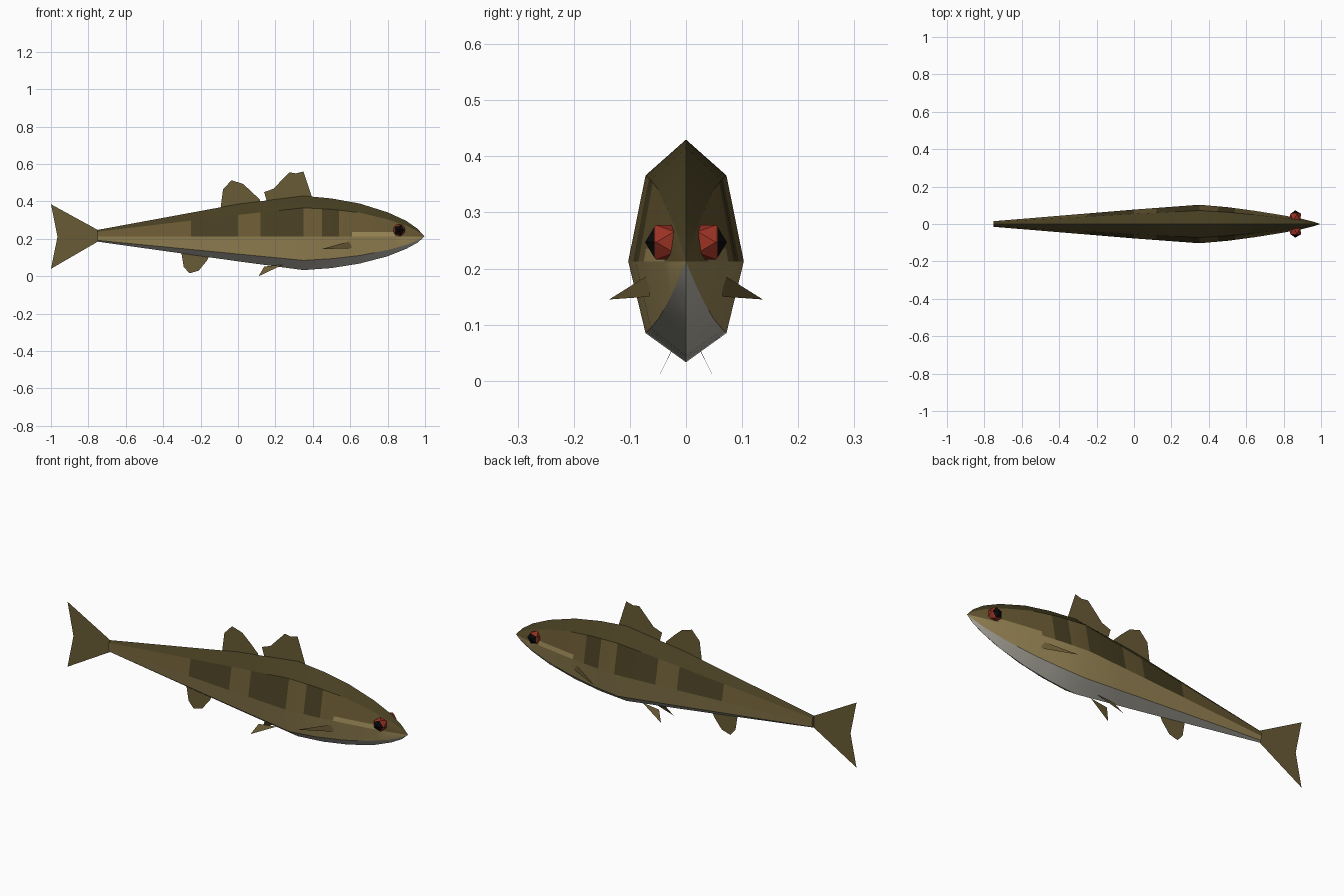
import bpy, bmesh, math
from mathutils import Matrix

cube = bpy.data.objects.get("Cube")
if cube:
    bpy.data.objects.remove(cube, do_unlink=True)


def material(name, r, g, b):
    def lin(c):
        return (c / 255 / 12.92) if c < 11 else ((c / 255 + 0.055) / 1.055) ** 2.4
    color = (lin(r), lin(g), lin(b), 1)
    mat = bpy.data.materials.new(name)
    mat.use_nodes = True
    mat.diffuse_color = color
    mat.node_tree.nodes["Principled BSDF"].inputs["Base Color"].default_value = color
    return mat


BACK = material("dark olive back", 71, 63, 34)
SIDE = material("brown upper side", 106, 90, 52)
STRIPE = material("dark stripe", 71, 62, 34)
GOLD = material("golden flank", 157, 138, 88)
BELLY = material("grey belly", 184, 181, 170)
FIN = material("fin brown", 106, 91, 54)
RED = material("red eye", 154, 50, 35)
BLACK = material("black pupil", 10, 10, 10)


def finish(name, bm, mats, smooth=None):
    mesh = bpy.data.meshes.new(name)
    bm.to_mesh(mesh)
    bm.free()
    for m in mats:
        mesh.materials.append(m)
    if smooth:
        mesh.shade_smooth()
        mesh.set_sharp_from_angle(angle=math.radians(smooth))
    obj = bpy.data.objects.new(name, mesh)
    bpy.context.collection.objects.link(obj)
    return obj


def plate(name, points):
    bm = bmesh.new()
    bm.faces.new([bm.verts.new(p) for p in points])
    return finish(name, bm, [FIN])


def cut(bm, faces, co, normal):
    edges = {e for f in faces for e in f.edges}
    verts = {v for f in faces for v in f.verts}
    bmesh.ops.bisect_plane(bm, geom=list(verts) + list(edges) + list(faces),
                           plane_co=co, plane_no=normal, dist=0.0005)


# Body: octagonal rings given as x, half width, bottom, lower edge, upper edge, top
MID = 0.213
stations = [
    (-0.75, 0.015, 0.185, 0.192, 0.238, 0.248),
    (0.0, 0.077, 0.080, 0.119, 0.328, 0.386),
    (0.35, 0.103, 0.033, 0.085, 0.366, 0.430),
    (0.50, 0.090, 0.044, 0.094, 0.358, 0.416),
    (0.65, 0.070, 0.068, 0.111, 0.340, 0.389),
    (0.80, 0.046, 0.107, 0.140, 0.304, 0.342),
    (0.90, 0.027, 0.147, 0.168, 0.270, 0.296),
    (0.96, 0.012, 0.180, 0.192, 0.240, 0.254),
]
bm = bmesh.new()
rings = []
for x, w, bottom, low, high, top in stations:
    n = w * 0.7
    section = [(0, top), (n, high), (w, MID), (n, low),
               (0, bottom), (-n, low), (-w, MID), (-n, high)]
    rings.append([bm.verts.new((x, y, z)) for y, z in section])
nose = bm.verts.new((0.997, 0, MID))
zones = [0, 1, 3, 4, 4, 3, 1, 0]
for i in range(8):
    j = (i + 1) % 8
    for a, b in zip(rings, rings[1:]):
        bm.faces.new((a[i], a[j], b[j], b[i])).material_index = zones[i]
    bm.faces.new((rings[-1][i], rings[-1][j], nose)).material_index = zones[i]
bm.faces.new(rings[0]).material_index = 1
bmesh.ops.recalc_face_normals(bm, faces=bm.faces[:])

# Dark bars cut into the upper sides, and the golden cheek above the side line
bars = [(-0.25, 0.0), (0.12, 0.35), (0.45, 0.54)]
cheek = (0.61, 0.84)
for x in [edge for span in bars + [cheek] for edge in span]:
    cut(bm, bm.faces[:], (x, 0, 0), (1, 0, 0))


def in_cheek(f):
    return f.material_index == 1 and cheek[0] < f.calc_center_median().x < cheek[1]


CHEEK_TOP = 0.236
cut(bm, [f for f in bm.faces if in_cheek(f)], (0, 0, CHEEK_TOP), (0, 0, 1))
for f in bm.faces:
    c = f.calc_center_median()
    if in_cheek(f) and c.z < CHEEK_TOP:
        f.material_index = 3
    elif f.material_index == 1 and any(a < c.x < b for a, b in bars):
        f.material_index = 2
finish("body", bm, [BACK, SIDE, STRIPE, GOLD, BELLY], smooth=18)

# Fins on the centre line
center_fins = {
    "front_dorsal_fin": [(0.16, 0.38), (0.14, 0.45), (0.19, 0.468), (0.23, 0.51),
                         (0.275, 0.556), (0.31, 0.55), (0.35, 0.56), (0.4, 0.41)],
    "rear_dorsal_fin": [(-0.095, 0.35), (-0.08, 0.465), (-0.035, 0.513), (0.025, 0.495),
                        (0.07, 0.455), (0.118, 0.408), (0.118, 0.38)],
    "anal_fin": [(-0.305, 0.14), (-0.29, 0.05), (-0.26, 0.016), (-0.21, 0.03),
                 (-0.165, 0.085), (-0.15, 0.12)],
    "tail_fin": [(-0.75, 0.248), (-1, 0.385), (-0.965, 0.212), (-1, 0.04), (-0.75, 0.185)],
}
for name, outline in center_fins.items():
    plate(name, [(x, 0, z) for x, z in outline])

# Paired fins and eyes
for side, s in (("left", 1), ("right", -1)):
    plate(side + "_pectoral_fin",
          [(0.607, s * 0.065, 0.19), (0.607, s * 0.065, 0.15), (0.445, s * 0.137, 0.145)])
    plate(side + "_pelvic_fin",
          [(0.24, s * 0.022, 0.062), (0.14, s * 0.026, 0.052), (0.11, s * 0.052, 0.0)])

    bm = bmesh.new()
    turn = Matrix.Translation((0.862, s * 0.037, 0.247)) @ Matrix.Rotation(-s * math.pi / 2, 4, "X")
    bmesh.ops.create_icosphere(bm, subdivisions=1, radius=0.036, matrix=turn)
    bm.normal_update()
    pupil = [f for f in bm.faces if f.normal.y * s > 0.6]
    bmesh.ops.inset_region(bm, faces=pupil, thickness=0.005)
    for f in pupil:
        f.material_index = 1
    finish(side + "_eye", bm, [RED, BLACK])
